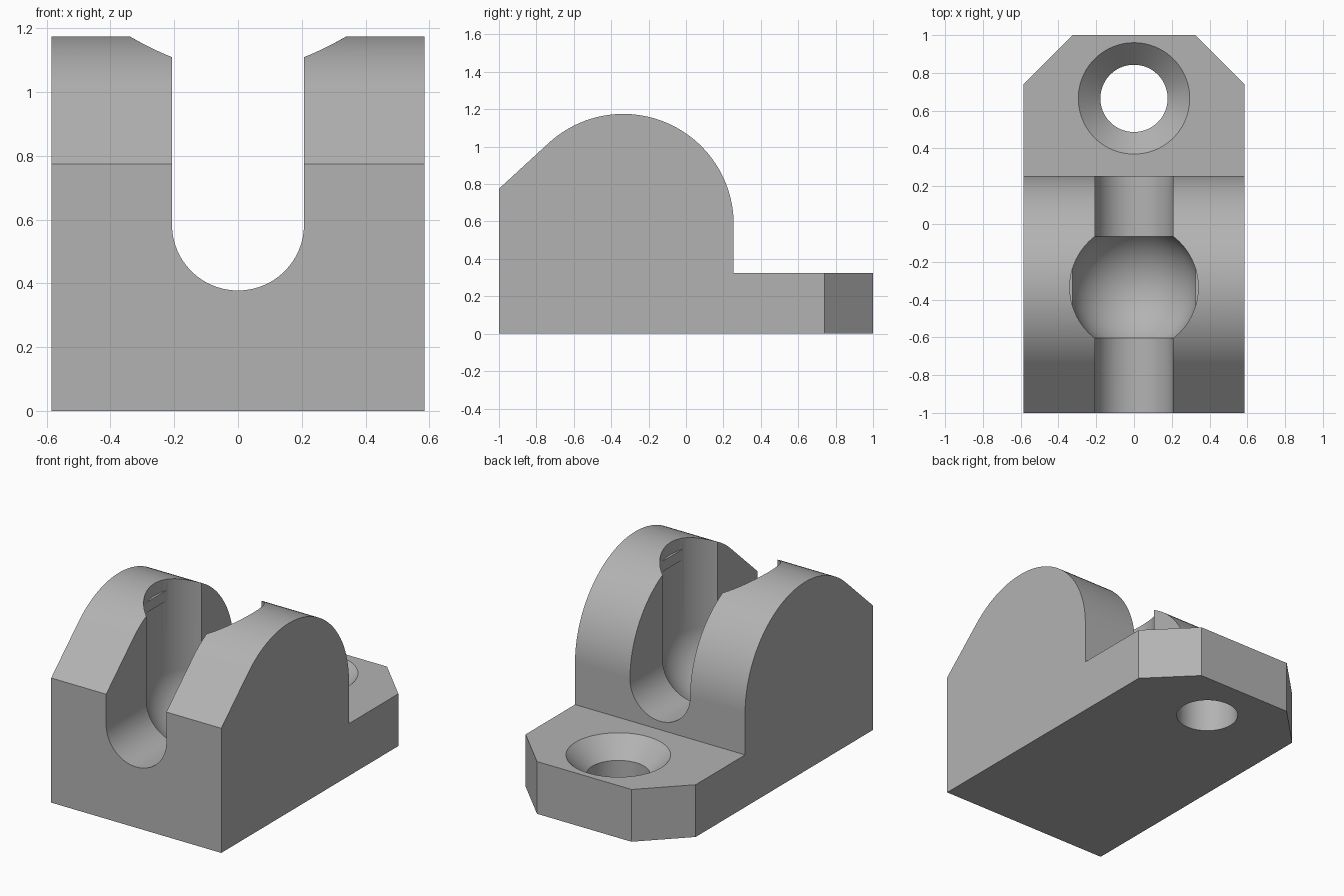
import bpy
import bmesh
from math import sin, cos, pi, radians
from mathutils import Matrix, Vector

cube = bpy.data.objects.get("Cube")
if cube:
    bpy.data.objects.remove(cube, do_unlink=True)

HALF_W = 0.585            # half width of the block
CY, CZ = -0.335, 0.585    # pivot centre shared by arch, slot and pocket
ARCH_R, SLOT_R, POCKET_R = 0.59, 0.207, 0.34
HOLE_Y, HOLE_R, SINK_R = 0.665, 0.178, 0.295
BASE_H = 0.325

grey = bpy.data.materials.new("plain_grey")
grey.use_nodes = True
colour = (0.45, 0.45, 0.45, 1)
grey.diffuse_color = colour
grey.node_tree.nodes["Principled BSDF"].inputs["Base Color"].default_value = colour


def make(name, bm):
    bmesh.ops.recalc_face_normals(bm, faces=bm.faces)
    mesh = bpy.data.meshes.new(name)
    bm.to_mesh(mesh)
    bm.free()
    mesh.materials.append(grey)
    obj = bpy.data.objects.new(name, mesh)
    bpy.context.collection.objects.link(obj)
    return obj


def arc(cx, cy, r, start, end, n):
    angles = [radians(start + (end - start) * i / n) for i in range(n + 1)]
    return [(cx + r * cos(a), cy + r * sin(a)) for a in angles]


def prism(points, direction):
    bm = bmesh.new()
    face = bm.faces.new([bm.verts.new(p) for p in points])
    moved = bmesh.ops.extrude_face_region(bm, geom=[face])["geom"]
    verts = [g for g in moved if isinstance(g, bmesh.types.BMVert)]
    bmesh.ops.translate(bm, verts=verts, vec=direction)
    # extruding keeps the starting face as the closing cap
    return bm


def lathe(name, profile, y, steps=96):
    """Closed solid turned about a vertical axis; profile ends on the axis."""
    bm = bmesh.new()
    verts = [bm.verts.new((r, 0, z)) for r, z in profile]
    edges = [bm.edges.new(pair) for pair in zip(verts, verts[1:])]
    bmesh.ops.spin(bm, geom=verts + edges, angle=2 * pi, steps=steps,
                   axis=(0, 0, 1), cent=(0, 0, 0))
    bmesh.ops.remove_doubles(bm, verts=bm.verts, dist=1e-5)
    bmesh.ops.translate(bm, verts=bm.verts, vec=(0, y, 0))
    return make(name, bm)


def box(name, size, centre):
    bm = bmesh.new()
    bmesh.ops.create_cube(bm, size=1, matrix=Matrix.Translation(centre)
                          @ Matrix.Diagonal((*size, 1)))
    return make(name, bm)


def combine(target, tool, operation):
    tool.hide_render = True
    mod = target.modifiers.new(tool.name, "BOOLEAN")
    mod.operation, mod.object, mod.solver = operation, tool, "EXACT"
    bpy.context.view_layer.objects.active = target
    bpy.ops.object.modifier_apply(modifier=mod.name)
    bpy.data.objects.remove(tool, do_unlink=True)


# Block: side profile with arch and sloping front, extruded across the width
side = [(-1, 0), (1, 0), (1, BASE_H), (CY + ARCH_R, BASE_H)]
side += arc(CY, CZ, ARCH_R, 0, 132.6, 48) + [(-1, 0.775)]
bm = prism([(-HALF_W, y, z) for y, z in side], (2 * HALF_W, 0, 0))

# Chamfered corners of the mounting tab
for s in (-1, 1):
    cut = bmesh.ops.bisect_plane(
        bm, geom=bm.verts[:] + bm.edges[:] + bm.faces[:], clear_outer=True,
        plane_co=(s * HALF_W, 0.74, 0), plane_no=Vector((s, 1, 0)).normalized())
    rim = [g for g in cut["geom_cut"] if isinstance(g, bmesh.types.BMEdge)]
    bmesh.ops.holes_fill(bm, edges=rim)
body = make("clamp_block", bm)

# U-shaped slot running front to back
slot = [(SLOT_R, 1.5)] + arc(0, CZ, SLOT_R, 0, -180, 48) + [(-SLOT_R, 1.5)]
slot_cutter = make("slot_cutter", prism([(x, -1.3, z) for x, z in slot], (0, 2.2, 0)))
combine(body, slot_cutter, "DIFFERENCE")

# Round-bottomed ball pocket open at the top
pocket = arc(0, CZ, POCKET_R, -90, 0, 24) + [(POCKET_R, 1.5), (0, 1.5)]
combine(body, lathe("pocket_cutter", pocket, CY), "DIFFERENCE")

# Countersunk screw hole
step = SINK_R - HOLE_R
hole = [(0, -0.2), (HOLE_R, -0.2), (HOLE_R, BASE_H - step),
        (SINK_R + 0.1, BASE_H + 0.1), (0, BASE_H + 0.1)]
combine(body, lathe("screw_hole_cutter", hole, HOLE_Y), "DIFFERENCE")

# Small retaining ridges high inside the pocket
for s, label in ((1, "left"), (-1, "right")):
    ridge = box(label + "_ridge", (0.1, 0.26, 0.065), (s * 0.375, CY, 1.066))
    combine(body, ridge, "UNION")

# Smooth curves, crisp edges, flat faces kept flat
bpy.ops.object.select_all(action="DESELECT")
body.select_set(True)
bpy.context.view_layer.objects.active = body
bpy.ops.object.shade_smooth_by_angle(angle=radians(25))
weighted = body.modifiers.new("flat_faces", "WEIGHTED_NORMAL")
weighted.keep_sharp = True
